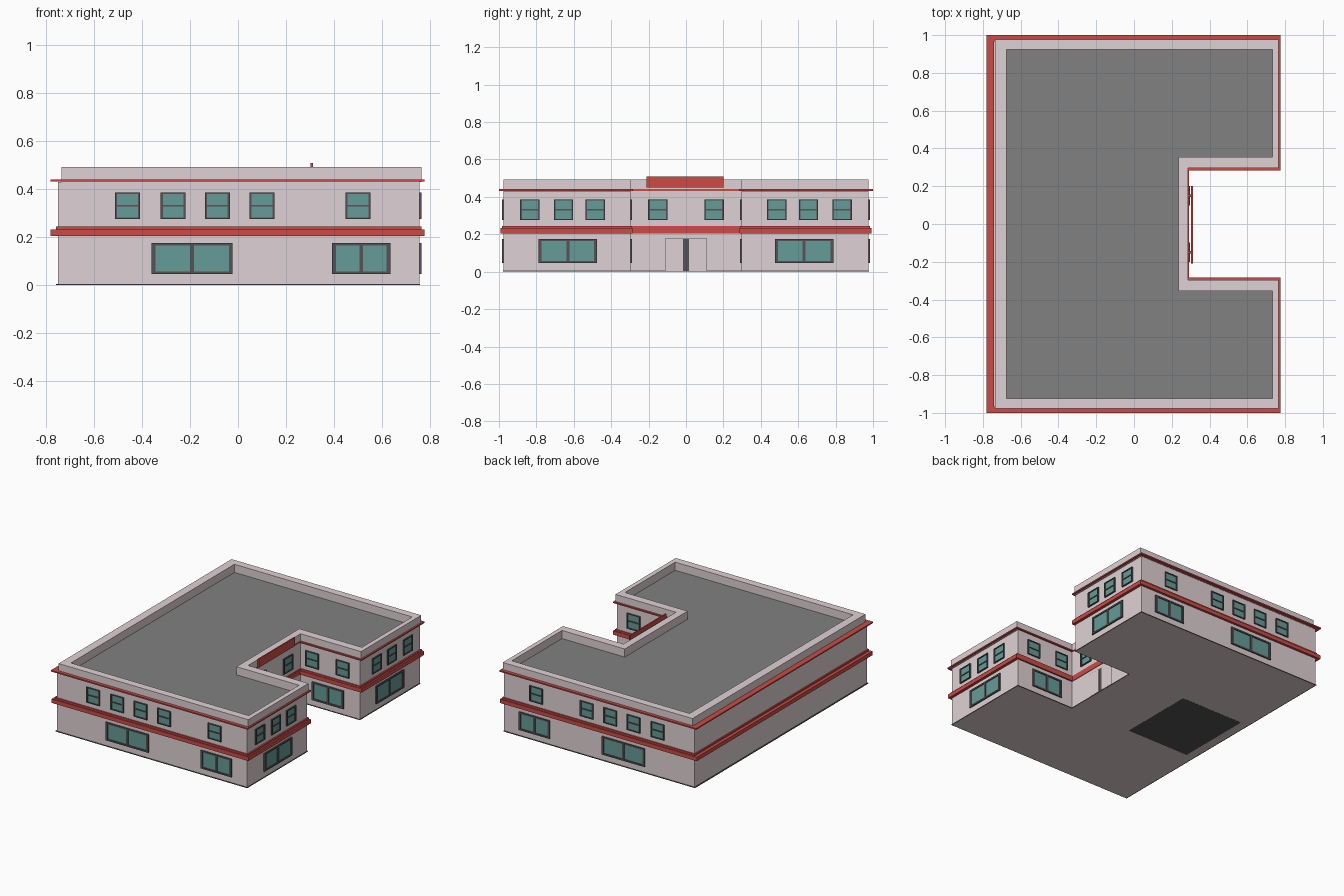
import bpy, bmesh
from mathutils import Vector

if "Cube" in bpy.data.objects:
    bpy.data.objects.remove(bpy.data.objects["Cube"])


def material(name, rgb):
    m = bpy.data.materials.new(name)
    m.diffuse_color = (*rgb, 1)
    m.use_nodes = True
    m.node_tree.nodes["Principled BSDF"].inputs["Base Color"].default_value = m.diffuse_color
    return m


PINK = material("pale_wall", (0.74, 0.64, 0.66))
RED = material("red_trim", (0.60, 0.07, 0.06))
TEAL = material("teal_glass", (0.13, 0.33, 0.31))
DARK = material("dark_frame", (0.09, 0.085, 0.09))
GREY = material("roof_grey", (0.22, 0.22, 0.22))


def finish(name, bm, mat):
    bmesh.ops.recalc_face_normals(bm, faces=bm.faces)
    mesh = bpy.data.meshes.new(name)
    bm.to_mesh(mesh)
    bm.free()
    mesh.materials.append(mat)
    ob = bpy.data.objects.new(name, mesh)
    bpy.context.collection.objects.link(ob)
    return ob


def plan(x0, x1, y, xn, yn):
    """U-shaped outline with a notch on +x, reaching in to xn, half width yn."""
    return [(x0, -y), (x1, -y), (x1, -yn), (xn, -yn),
            (xn, yn), (x1, yn), (x1, y), (x0, y)]


def prism(name, outline, z0, z1, mat):
    bm = bmesh.new()
    lo = [bm.verts.new((x, y, z0)) for x, y in outline]
    hi = [bm.verts.new((x, y, z1)) for x, y in outline]
    bm.faces.new(lo)
    bm.faces.new(hi)
    for i in range(len(lo)):
        j = (i + 1) % len(lo)
        bm.faces.new((lo[i], lo[j], hi[j], hi[i]))
    return finish(name, bm, mat)


def ring(name, outer, inner, z0, z1, mat):
    bm = bmesh.new()
    loops = [[bm.verts.new((x, y, z)) for x, y in o]
             for o, z in ((outer, z0), (outer, z1), (inner, z1), (inner, z0))]
    n = len(outer)
    for k in range(4):
        a, b = loops[k], loops[(k + 1) % 4]
        for i in range(n):
            j = (i + 1) % n
            bm.faces.new((a[i], a[j], b[j], b[i]))
    return finish(name, bm, mat)


def add_box(bm, lo, hi):
    lo, hi = Vector(lo), Vector(hi)
    for v in bmesh.ops.create_cube(bm, size=1)["verts"]:
        v.co = (lo + hi) / 2 + v.co * (hi - lo)


def box(name, lo, hi, mat):
    bm = bmesh.new()
    add_box(bm, lo, hi)
    return finish(name, bm, mat)


# Walls, roof and parapet
wall = plan(-0.75, 0.755, 0.975, 0.287, 0.297)
prism("walls", wall, 0.005, 0.43, PINK)
prism("plinth", plan(-0.757, 0.758, 0.979, 0.29, 0.294), 0.001, 0.006, DARK)
prism("underside", wall, 0.0005, 0.004, PINK)
box("underside_panel", (-0.69, -0.28, 0), (-0.19, 0.28, 0.003), DARK)
inner = plan(-0.675, 0.732, 0.923, 0.236, 0.355)
ring("parapet", plan(-0.735, 0.765, 0.977, 0.287, 0.297), inner, 0.43, 0.492, PINK)
prism("roof", inner, 0.42, 0.434, GREY)

# Red bands: main band, its upper step, and the thin cornice
core = plan(-0.74, 0.745, 0.965, 0.277, 0.307)
ring("main_band", plan(-0.78, 0.776, 0.992, 0.291, 0.286), core, 0.205, 0.233, RED)
ring("band_step", plan(-0.758, 0.765, 0.985, 0.290, 0.29), core, 0.233, 0.245, RED)
ring("cornice", plan(-0.78, 0.776, 1.0, 0.290, 0.284), core, 0.432, 0.441, RED)

# Windows gathered into one frame object and one glass object
frames, glass = bmesh.new(), bmesh.new()


def wall_box(bm, axis, pos, sign, u0, u1, z0, z1, depth):
    a, b = sorted((pos - sign * 0.004, pos + sign * depth))
    if axis == "y":
        add_box(bm, (u0, a, z0), (u1, b, z1))
    else:
        add_box(bm, (a, u0, z0), (b, u1, z1))


def window(axis, pos, sign, u0, u1, z0, z1, t, big):
    w = (axis, pos, sign)
    wall_box(glass, *w, u0 + t / 2, u1 - t / 2, z0 + t / 2, z1 - t / 2, 0.003)
    for a, b in ((u0, u0 + t), (u1 - t, u1)):
        wall_box(frames, *w, a, b, z0, z1, 0.009)
    for a, b in ((z0, z0 + t * .7), (z1 - t * .7, z1)):
        wall_box(frames, *w, u0 + t, u1 - t, a, b, 0.009)
    um, zm = (u0 + u1) / 2, (z0 + z1) / 2
    if big:
        wall_box(frames, *w, um - 0.008, um + 0.008, z0 + t * .7, z1 - t * .7, 0.008)
    else:
        wall_box(frames, *w, u0 + t, u1 - t, zm - 0.004, zm + 0.004, 0.008)


def small(axis, pos, sign, u):
    window(axis, pos, sign, u - 0.052, u + 0.052, 0.276, 0.386, 0.009, False)


def large(axis, pos, sign, u0, u1):
    window(axis, pos, sign, u0, u1, 0.047, 0.176, 0.016, True)


for s in (-1, 1):
    # outer long side walls
    for x in (-0.46, -0.27, -0.086, 0.1, 0.5):
        small("y", s * 0.975, s, x)
    large("y", s * 0.975, s, -0.36, -0.022)
    large("y", s * 0.975, s, 0.392, 0.635)
    # notch side walls
    for x in (0.38, 0.62):
        small("y", s * 0.297, -s, x)
    large("y", s * 0.297, -s, 0.38, 0.63)
    # wing end walls and the entrance wall
    for y in (0.485, 0.655, 0.835):
        small("x", 0.755, 1, s * y)
    large("x", 0.755, 1, *sorted((s * 0.475, s * 0.788)))
    small("x", 0.287, 1, s * 0.15)
finish("window_frames", frames, DARK)
finish("window_glass", glass, TEAL)

# Entrance: two pale leaves around a dark gap
box("door_surround", (0.28, -0.112, 0.004), (0.289, 0.112, 0.178), DARK)
for name, a, b in (("door_leaf_left", -0.109, -0.017), ("door_leaf_right", 0.015, 0.109)):
    box(name, (0.28, a, 0.004), (0.292, b, 0.175), PINK)

# Blank red sign board standing off the entrance parapet
sign = bmesh.new()
add_box(sign, (0.302, -0.21, 0.449), (0.312, 0.2, 0.51))
for y in (-0.15, 0.15):
    add_box(sign, (0.283, y - 0.006, 0.465), (0.304, y + 0.006, 0.477))
finish("sign_board", sign, RED)
